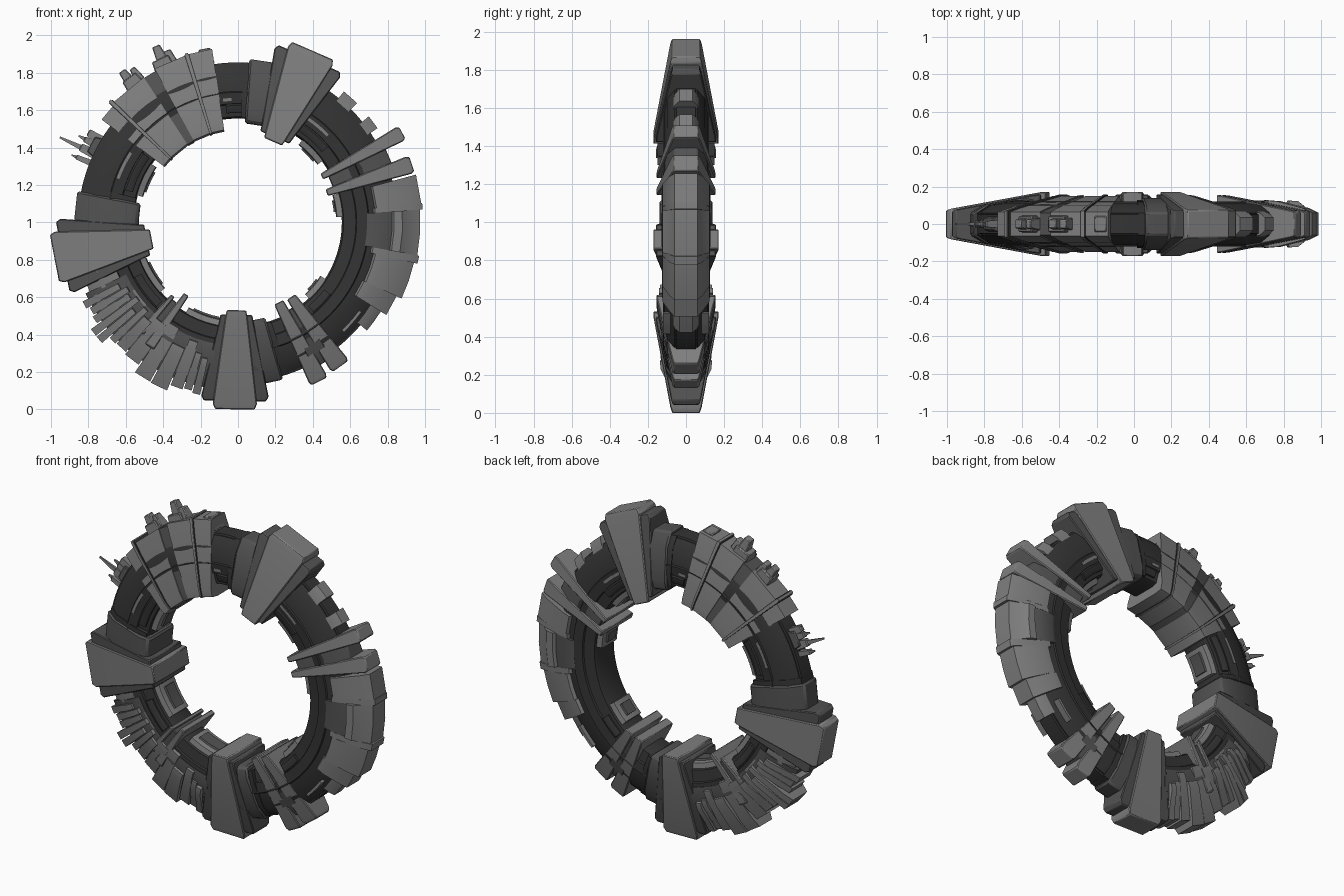
import bpy, bmesh, math, random

if "Cube" in bpy.data.objects:
    bpy.data.objects.remove(bpy.data.objects["Cube"])
random.seed(4)
ZC = 1.0  # ring centre height


def material(name, v):
    m = bpy.data.materials.new(name)
    m.diffuse_color = (v, v, v, 1)
    m.use_nodes = True
    m.node_tree.nodes["Principled BSDF"].inputs["Base Color"].default_value = m.diffuse_color
    return m


LIGHT = material("light_grey", 0.21)
MID = material("mid_grey", 0.085)
DARK = material("dark_grey", 0.034)


def loft(name, sections, mat, closed=False, bevel=0.0, smooth=30):
    """Skin a list of equal point loops into a solid."""
    bm = bmesh.new()
    loops = [[bm.verts.new(p) for p in s] for s in sections]
    n = len(loops[0])
    pairs = list(zip(loops, loops[1:])) + ([(loops[-1], loops[0])] if closed else [])
    for a, b in pairs:
        for i in range(n):
            j = (i + 1) % n
            bm.faces.new((a[i], a[j], b[j], b[i]))
    if not closed:
        bm.faces.new(loops[0])
        bm.faces.new(loops[-1][::-1])
    bmesh.ops.recalc_face_normals(bm, faces=bm.faces)
    for f in bm.faces:
        f.smooth = True
    me = bpy.data.meshes.new(name)
    bm.to_mesh(me)
    bm.free()
    me.set_sharp_from_angle(angle=math.radians(smooth))
    me.materials.append(mat)
    ob = bpy.data.objects.new(name, me)
    bpy.context.collection.objects.link(ob)
    if bevel:
        b = ob.modifiers.new("bevel", 'BEVEL')
        b.width, b.segments = bevel, 1
    return ob


def pt(r, deg, t=0.0, y=0.0):
    a = math.radians(deg)
    return (r * math.cos(a) - t * math.sin(a), y, ZC + r * math.sin(a) + t * math.cos(a))


def wedge(name, deg, stations, mat, t=0.0, y=0.0, bevel=0.005):
    """Radial tapered block; stations are (radius, half width, half depth)."""
    return loft(name, [[pt(r, deg, t + sx * w, y + sy * d) for sx, sy in
                        ((-1, -1), (1, -1), (1, 1), (-1, 1))] for r, w, d in stations], mat, bevel=bevel)


def arc(name, a0, a1, prof, mat, step=4.0, bevel=0.0):
    """Sweep a half profile (radius, half depth), mirrored in y, along the ring."""
    full = prof + [(r, -d) for r, d in reversed(prof)]
    n = max(1, round((a1 - a0) / step))
    closed = a1 - a0 >= 360
    angs = [a0 + (a1 - a0) * i / n for i in range(n if closed else n + 1)]
    return loft(name, [[pt(r, a, 0, d) for r, d in full] for a in angs], mat, closed, bevel)


# Dark structural ring with stepped sides
arc("core_ring", 0, 360, [(.555, .07), (.565, .095), (.63, .105), (.635, .115), (.695, .12),
                          (.70, .112), (.79, .10), (.845, .06)], DARK, step=3)
arc("core_band", 0, 360, [(.80, .07), (.855, .05)], DARK, step=3)

# Three great clamps: angle, outer half width, collar range
for k, (deg, w, c0, c1) in enumerate([(269, .118, 270, 286), (191, .138, 169, 188), (66.5, .13, 68, 86)]):
    wedge(f"clamp_{k}", deg, [(.47, .052, .172), (.50, .058, .17), (.97, w, .082), (1.0, w - .012, .072)], LIGHT)
    wedge(f"clamp_side_{k}", deg, [(.495, .085, .158), (.53, .092, .155), (.93, w + .062, .078),
                                   (.955, w + .048, .068)], MID)
    arc(f"clamp_collar_{k}", c0, c1, [(.53, .10), (.54, .13), (.60, .14), (.80, .105), (.875, .06)],
        MID, step=9, bevel=.01)
    s = c1 if c1 > deg + 5 else c0
    d = 2.5 if c1 > deg + 5 else -2.5
    arc(f"collar_step_{k}", min(s, s + d), max(s, s + d),
        [(.56, .12), (.64, .128), (.79, .102), (.855, .058)], DARK, step=9)

# Paired fins: angle, inner r, outer r, inner and outer half widths
for k, (deg, r0, r1, w0, w1) in enumerate([(28.6, .51, 1.0, .016, .042), (18.5, .50, .98, .018, .048),
                                           (-63, .48, .955, .026, .052), (-54.6, .49, .945, .026, .056)]):
    wedge(f"fin_{k}", deg, [(r0, w0, .155), (r0 + .03, w0 + .003, .152), (r1 - .02, w1, .072),
                            (r1, w1 - .008, .062)], LIGHT)
for k, deg in enumerate((23.5, -58.8)):
    wedge(f"fin_web_{k}", deg, [(.54, .04, .13), (.80, .055, .10), (.88, .05, .06)], MID)

# Upper left armour: flat panels wrapping the ring
ARM = [(.49, .10), (.50, .15), (.54, .15), (.85, .085), (.925, .065)]
for k, (a0, a1, g) in enumerate([(137, 143, -.012), (123, 136, 0), (107.5, 118.5, .01), (98.5, 106.5, .012)]):
    arc(f"armour_panel_{k}", a0, a1, [(r + (g if i > 2 else 0), d) for i, (r, d) in enumerate(ARM)],
        LIGHT, step=20)
arc("armour_recess", 118.5, 123, [(r - .004, d - .005) for r, d in ARM], MID, step=9)
for k, a in enumerate((136, 106.5)):
    arc(f"armour_seam_{k}", a, a + 1, [(.485, .10), (.495, .158), (.545, .158), (.86, .093), (.945, .07)],
        LIGHT, step=9)
    for j in (-.35, 1.0):
        arc(f"seam_groove_{k}_{j}", a + j, a + j + .35,
            [(.487, .10), (.497, .155), (.545, .155), (.86, .09), (.938, .068)], DARK, step=9)

# Roof pods on the armour
for k, (deg, r1, w, t) in enumerate([(127, .97, .055, 0), (115.5, .97, .06, 0), (101, .945, .04, 0)]):
    wedge(f"roof_pod_{k}", deg, [(.86, w, .05), (r1, w * .8, .042)], LIGHT)
for k, (deg, r1, w) in enumerate([(127.5, 1.02, .02), (115, 1.04, .022), (112.5, .995, .02), (124.5, 1.0, .016)]):
    wedge(f"roof_tip_{k}", deg, [(.92, w + .012, .035), (r1, w, .022)], LIGHT)

# Antenna cluster at the left
wedge("antenna_base", 152, [(.82, .06, .05), (.89, .045, .03)], MID)
for k, (deg, r1, w) in enumerate([(154.5, 1.055, .013), (151.5, .97, .010), (158, .96, .008), (149, .93, .012)]):
    wedge(f"antenna_{k}", deg, [(.85, w * 2, .022), (.93, w * 1.6, .016), (.935, w, .008), (r1, w * .4, .004)],
          LIGHT, bevel=0)

# Right hand outer hull: faceted panels with a dark recess
hull = [(-32, -25, .935, .73), (-25, -13, .965, .74), (-13, -10.5, .985, .72),
        (-10.5, 4, .975, .82), (4, 6, .99, .72), (6, 15, .985, .73)]
for k, (a0, a1, ro, ri) in enumerate(hull):
    arc(f"hull_panel_{k}", a0, a1, [(ri, .10), (ri + .015, .125), (ri + .06, .122), (ro - .05, .085), (ro, .06)],
        LIGHT, step=8)
arc("hull_recess", -10.5, 4, [(.69, .12), (.71, .128), (.80, .118), (.86, .09)], MID, step=5)
for k, (a0, a1) in enumerate([(-40, -32), (34, 39), (45, 51)]):
    arc(f"outer_pod_{k}", a0, a1, [(.80, .075), (.865, .06), (.90, .035)], LIGHT, step=4)

# Lower left ragged plating
a = 207.0
k = 0
while a < 258:
    w = random.choice((3.0, 4.5, 6.0))
    ro, ri = random.uniform(.91, .985), random.uniform(.64, .74)
    d = random.uniform(-.006, .008)
    arc(f"scale_plate_{k}", a, a + w - .4, [(ri, .10), (ri + .01, .135 + d), (ri + .05, .132 + d),
                                            (ro - .06, .085 + d), (ro, .062 + d)], LIGHT, step=9)
    a += w
    k += 1
arc("scale_bed", 205, 260, [(.66, .12), (.72, .125), (.86, .085), (.90, .06)], MID, step=5)
arc("scale_end_block", 196, 206, [(.70, .115), (.80, .105), (.875, .06)], LIGHT, step=5)
for k, (deg, r1, w) in enumerate([(234.5, .81, .022), (228.5, .78, .016)]):
    wedge(f"inner_fin_{k}", deg, [(.475 + .05 * k, w * .7, .155), (r1, w * 1.3, .115), (r1 + .02, w, .07)], LIGHT)
wedge("inner_fin_web", 231.5, [(.54, .03, .135), (.78, .04, .11)], MID)

# Liner plates on the inside of the ring
for k, (a0, a1) in enumerate([(146, 165), (201, 222), (240, 262), (-47, -33), (3, 16), (36, 52)]):
    arc(f"liner_{k}", a0, a1, [(.525, .055), (.53, .075), (.57, .085)], LIGHT, step=4)
    arc(f"liner_edge_{k}", a0 + 3, a1 - 3, [(.515, .04), (.54, .05)], MID, step=4)

# Thin bright slits and dark access plates on both ring faces
for k, (a0, a1, r) in enumerate([(147, 160, .675), (44, 56, .66), (93, 97, .65), (-46, -36, .80), (213, 222, .66)]):
    arc(f"slit_{k}", a0, a1, [(r, .121), (r + .016, .121)], LIGHT, step=3)
for k, (a0, a1) in enumerate([(40, 58), (-50, -38), (88, 96), (144, 164), (208, 226)]):
    arc(f"access_plate_{k}", a0, a1, [(.585, .108), (.595, .115), (.625, .118), (.635, .112)], DARK, step=3)
